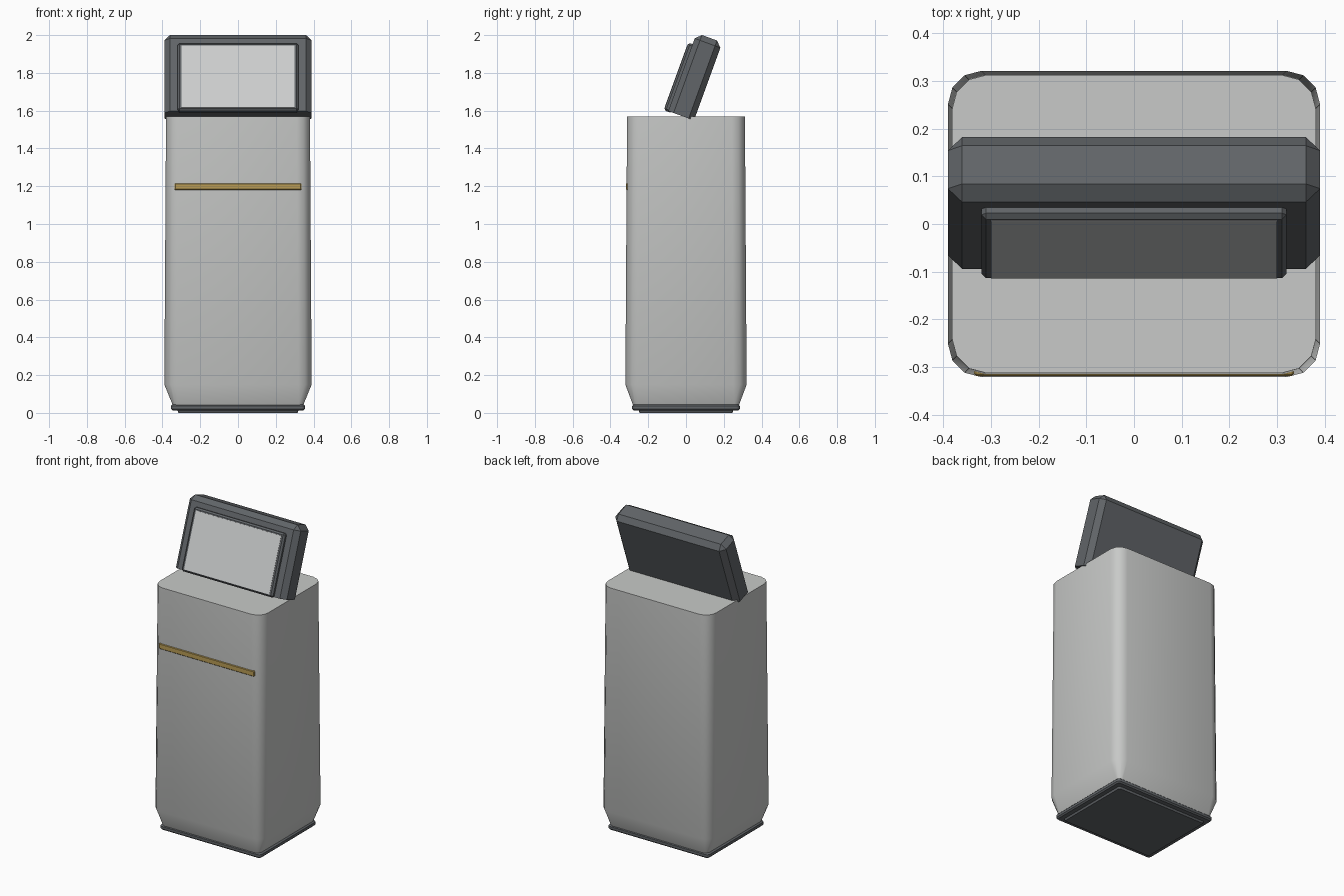
import bpy, bmesh, math
from mathutils import Matrix, Vector

cube = bpy.data.objects.get("Cube")
if cube:
    bpy.data.objects.remove(cube, do_unlink=True)


def material(name, rgb):
    m = bpy.data.materials.new(name)
    m.use_nodes = True
    m.diffuse_color = (*rgb, 1)
    m.node_tree.nodes["Principled BSDF"].inputs["Base Color"].default_value = (*rgb, 1)
    return m


LIGHT = material("light grey", (0.58, 0.59, 0.58))
SCREEN = material("screen grey", (0.61, 0.62, 0.62))
DARK = material("dark grey", (0.12, 0.13, 0.14))
GOLD = material("gold", (0.48, 0.33, 0.09))


def finish(name, bm, mat, matrix=None):
    bmesh.ops.recalc_face_normals(bm, faces=bm.faces)
    if matrix:
        bm.transform(matrix)
    me = bpy.data.meshes.new(name)
    bm.to_mesh(me)
    bm.free()
    me.materials.append(mat)
    ob = bpy.data.objects.new(name, me)
    bpy.context.collection.objects.link(ob)
    bpy.ops.object.select_all(action="DESELECT")
    ob.select_set(True)
    bpy.context.view_layer.objects.active = ob
    bpy.ops.object.shade_smooth_by_angle(angle=math.radians(32))
    return ob


def rounded_ring(bm, hx, hy, r, z, segs=3):
    ring = []
    for k, (sx, sy) in enumerate([(1, 1), (-1, 1), (-1, -1), (1, -1)]):
        for i in range(segs + 1):
            a = math.pi / 2 * (k + i / segs)
            ring.append(bm.verts.new((sx * (hx - r) + r * math.cos(a),
                                      sy * (hy - r) + r * math.sin(a), z)))
    return ring


def loft(name, levels, mat):
    """Stack rounded rectangles given as half width, half depth, radius, height."""
    bm = bmesh.new()
    rings = [rounded_ring(bm, *lv) for lv in levels]
    n = len(rings[0])
    for low, high in zip(rings, rings[1:]):
        for i in range(n):
            j = (i + 1) % n
            bm.faces.new((low[i], low[j], high[j], high[i]))
    bm.faces.new(rings[0][::-1])
    bm.faces.new(rings[-1])
    return finish(name, bm, mat)


def box(name, lo, hi, mat, bevel=0, keep=lambda e: True, matrix=None):
    lo, hi = Vector(lo), Vector(hi)
    bm = bmesh.new()
    bmesh.ops.create_cube(bm, size=1)
    bm.transform(Matrix.Translation((lo + hi) / 2) @ Matrix.Diagonal((*(hi - lo), 1)))
    if bevel:
        bmesh.ops.bevel(bm, geom=[e for e in bm.edges if keep(e)], offset=bevel,
                        segments=1, affect="EDGES", profile=0.5)
    return finish(name, bm, mat, matrix)


# Cabinet and plinth
loft("cabinet", [(0.345, 0.28, 0.025, 0.04), (0.39, 0.321, 0.07, 0.15),
                 (0.381, 0.312, 0.07, 1.57)], LIGHT)
loft("plinth", [(0.315, 0.245, 0.01, 0.0), (0.32, 0.25, 0.01, 0.012),
                (0.347, 0.277, 0.015, 0.013), (0.355, 0.285, 0.02, 0.021),
                (0.355, 0.285, 0.02, 0.037), (0.347, 0.277, 0.02, 0.045)], DARK)

# Trim bar on the front
box("trim_bar", (-0.335, -0.3185, 1.18), (0.335, -0.30, 1.215), GOLD, 0.004)

# Head leaning back; local z runs up its back, local -y faces the user
tilt = Matrix.Translation((0, 0.03, 1.553)) @ Matrix.Rotation(math.radians(-20), 4, "X")
not_bottom = lambda e: max(v.co.z for v in e.verts) > 0.1
box("head", (-0.39, -0.132, 0), (0.39, 0.013, 0.439), DARK, 0.03, not_bottom, tilt)
box("screen_bezel", (-0.32, -0.155, -0.004), (0.32, -0.11, 0.377), DARK, 0.01,
    matrix=tilt)
box("screen", (-0.3, -0.157, 0.01), (0.3, -0.15, 0.36), SCREEN, matrix=tilt)
